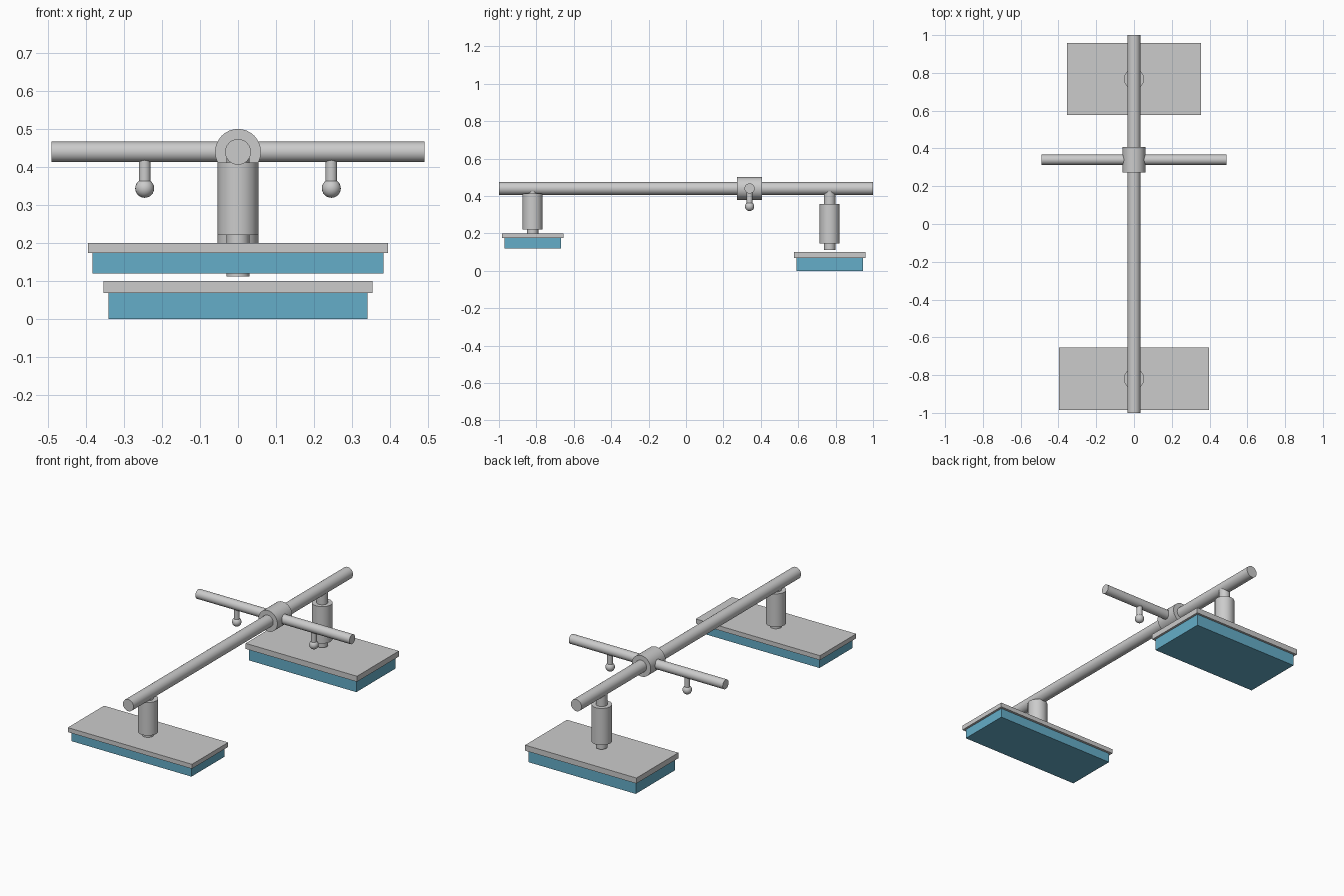
import bpy
from math import pi, radians

if "Cube" in bpy.data.objects:
    bpy.data.objects.remove(bpy.data.objects["Cube"])

foam_mat = bpy.data.materials.new("blue_foam")
foam_mat.diffuse_color = (0.13, 0.42, 0.58, 1)
foam_mat.use_nodes = True
foam_mat.node_tree.nodes["Principled BSDF"].inputs["Base Color"].default_value = foam_mat.diffuse_color


def finish(name):
    ob = bpy.context.object
    ob.name = name
    bpy.ops.object.transform_apply(location=False, rotation=True, scale=True)
    return ob


def box(name, x, y, z0, z1, hx, hy):
    bpy.ops.mesh.primitive_cube_add(size=1, location=(x, y, (z0 + z1) / 2))
    bpy.context.object.scale = (2 * hx, 2 * hy, z1 - z0)
    return finish(name)


def rod(name, loc, r, length, axis="z", sides=24):
    rot = {"x": (0, pi / 2, 0), "y": (pi / 2, 0, 0), "z": (0, 0, 0)}[axis]
    bpy.ops.mesh.primitive_cylinder_add(vertices=sides, radius=r, depth=length,
                                        location=loc, rotation=rot)
    bpy.ops.object.shade_smooth_by_angle(angle=radians(35))
    return finish(name)


def post(name, y, r, z0, z1, sides=16):
    return rod(name, (0, y, (z0 + z1) / 2), r, z1 - z0, "z", sides)


BEAM_Z = 0.44
CROSS_Y = 0.34

# Long beam, collar and crossbar
rod("main_beam", (0, 0, BEAM_Z), 0.034, 2.0, "y")
rod("collar", (0, CROSS_Y, BEAM_Z), 0.0605, 0.135, "y", 32)
rod("crossbar", (0, CROSS_Y, BEAM_Z), 0.027, 0.982, "x")

# Ball-ended pegs hanging from the crossbar
for side, sx in (("left", -1), ("right", 1)):
    x = sx * 0.246
    rod(side + "_peg", (x, CROSS_Y, 0.39), 0.0155, 0.07, "z", 16)
    bpy.ops.mesh.primitive_uv_sphere_add(segments=20, ring_count=12, radius=0.025,
                                         location=(x, CROSS_Y, 0.344))
    bpy.ops.object.shade_smooth()
    finish(side + "_peg_ball")

# Pads: name, y, plate top, plate bottom, foam bottom,
#       plate half sizes, foam half sizes, sleeve bottom/top, rod bottom
pads = (
    ("front", -0.82, 0.20, 0.174, 0.12, (0.396, 0.165), (0.383, 0.151), (0.221, 0.412), 0.20),
    ("back", 0.768, 0.10, 0.068, 0.0, (0.355, 0.191), (0.342, 0.178), (0.146, 0.358), 0.111),
)
for name, y, top, mid, low, plate, foam, sleeve, rod_low in pads:
    box(name + "_plate", 0, y, mid, top, *plate)
    pad = box(name + "_foam", 0, y, low, mid, *foam)
    pad.data.materials.append(foam_mat)
    post(name + "_sleeve", y, 0.054, *sleeve)
    post(name + "_rod", y, 0.0305, rod_low, 0.43)
